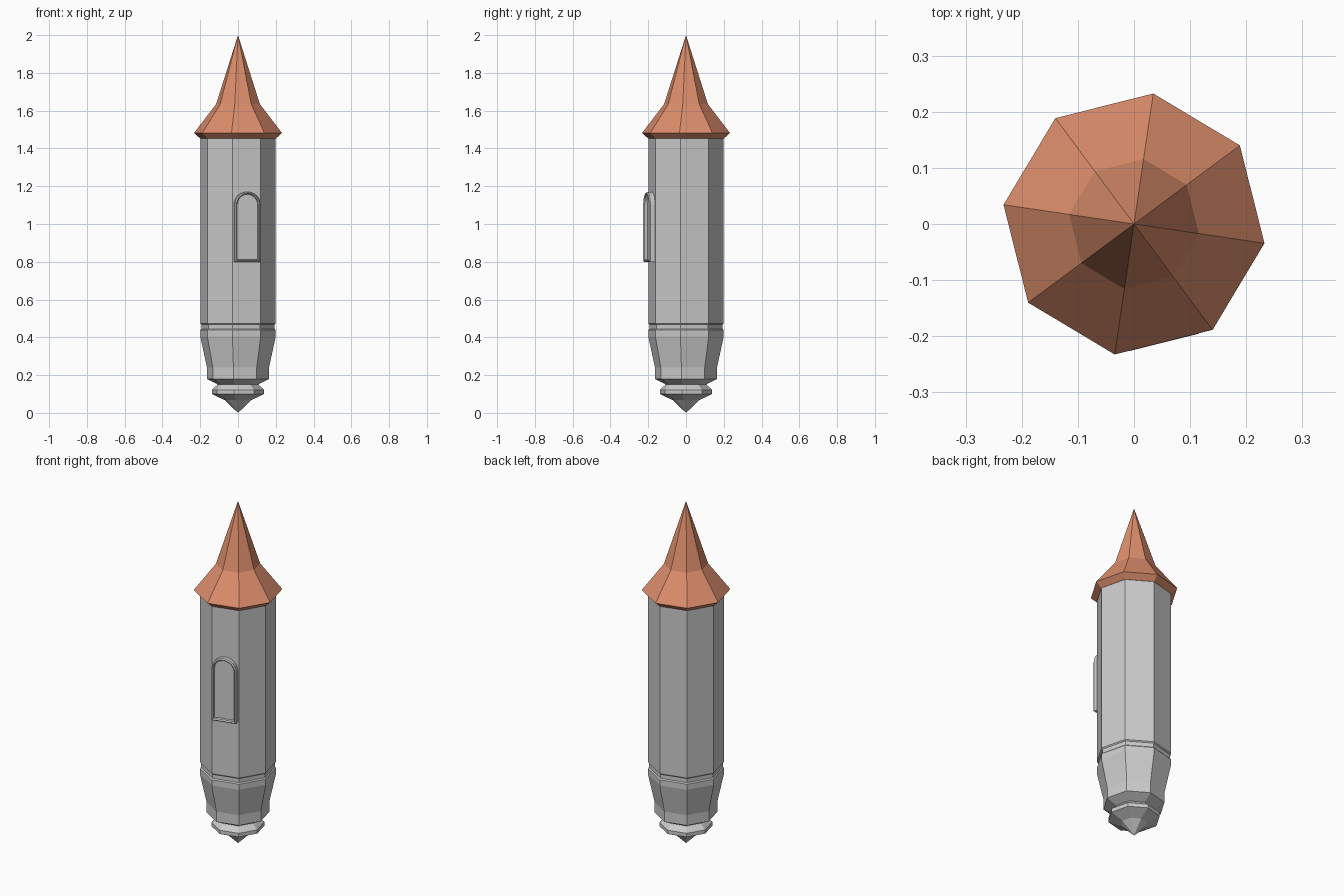
import bpy, bmesh
from math import sin, cos, pi, radians
from mathutils import Vector

if "Cube" in bpy.data.objects:
    bpy.data.objects.remove(bpy.data.objects["Cube"])

SIDES = 8
TURN = radians(-8.4)


def make_object(name, bm, material=None):
    bmesh.ops.recalc_face_normals(bm, faces=bm.faces[:])
    mesh = bpy.data.meshes.new(name)
    bm.to_mesh(mesh)
    bm.free()
    obj = bpy.data.objects.new(name, mesh)
    bpy.context.collection.objects.link(obj)
    if material:
        mesh.materials.append(material)
    return obj


def lathe(name, profile, material=None):
    """Octagonal solid from (radius, z) points; radius 0 is a pointed tip."""
    bm = bmesh.new()
    rings = []
    for r, z in profile:
        n = SIDES if r > 0 else 1
        rings.append([bm.verts.new((r * cos(TURN + 2 * pi * i / SIDES),
                                    r * sin(TURN + 2 * pi * i / SIDES), z))
                      for i in range(n)])
    for a, b in zip(rings, rings[1:]):
        for i in range(SIDES):
            j = (i + 1) % SIDES
            quad = [a[i % len(a)], a[j % len(a)], b[j % len(b)], b[i % len(b)]]
            bm.faces.new(list(dict.fromkeys(quad)))
    for ring in (rings[0], rings[-1]):
        if len(ring) > 1:
            bm.faces.new(ring)
    return make_object(name, bm, material)


# Turret shaft with corbelled foot and string-course groove
lathe("turret_body", [(0.108, 0.15), (0.166, 0.18), (0.166, 0.24),
                      (0.202, 0.405), (0.202, 0.438), (0.196, 0.444),
                      (0.196, 0.468), (0.202, 0.474), (0.202, 1.46)])

# Pendant knob under the foot
lathe("pendant", [(0, 0), (0.072, 0.068), (0.14, 0.1),
                  (0.14, 0.122), (0.108, 0.151)])

# Flared spire roof
tile = bpy.data.materials.new("terracotta")
tile.diffuse_color = (0.72, 0.27, 0.15, 1)
tile.use_nodes = True
tile.node_tree.nodes["Principled BSDF"].inputs["Base Color"].default_value = tile.diffuse_color
lathe("spire_roof", [(0.203, 1.453), (0.235, 1.482), (0.117, 1.635), (0, 2.0)], tile)

# Arched window frame on the front facet
angle = TURN - 1.5 * 2 * pi / SIDES
normal = Vector((cos(angle), sin(angle), 0))
across = Vector((-sin(angle), cos(angle), 0))
wall = 0.202 * cos(pi / SIDES)


def arch(bm, half, bottom, spring, depth):
    pts = [(-half, bottom)]
    pts += [(-half * cos(pi * i / 12), spring + half * sin(pi * i / 12))
            for i in range(13)]
    pts.append((half, bottom))
    return [bm.verts.new(normal * (wall + depth) + across * u + Vector((0, 0, v)))
            for u, v in pts]


bm = bmesh.new()
loops = [arch(bm, 0.07, 0.80, 1.10, -0.005),
         arch(bm, 0.07, 0.80, 1.10, 0.025),
         arch(bm, 0.064, 0.806, 1.10, 0.031),
         arch(bm, 0.058, 0.812, 1.10, 0.025),
         arch(bm, 0.058, 0.812, 1.10, -0.005)]
for k, a in enumerate(loops):
    b = loops[(k + 1) % len(loops)]
    for i in range(len(a)):
        j = (i + 1) % len(a)
        bm.faces.new((a[i], a[j], b[j], b[i]))
make_object("window_frame", bm)

# Blind panel set inside the frame
bm = bmesh.new()
back = arch(bm, 0.06, 0.81, 1.10, -0.005)
front = arch(bm, 0.06, 0.81, 1.10, 0.008)
bm.faces.new(back)
bm.faces.new(front)
for i in range(len(back)):
    j = (i + 1) % len(back)
    bm.faces.new((back[i], back[j], front[j], front[i]))
make_object("window_panel", bm)
